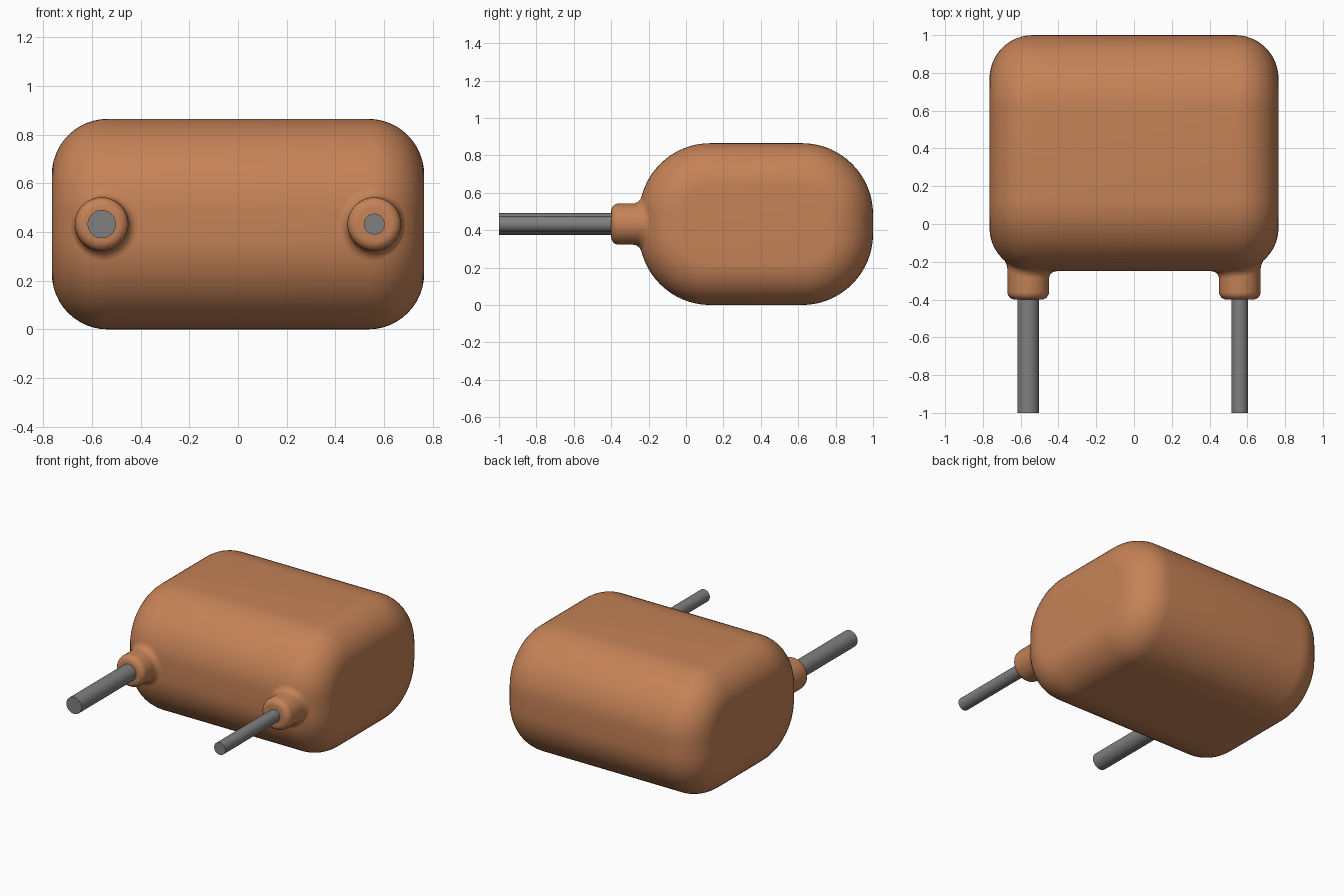
import bpy, bmesh
from math import sin, cos, pi, sqrt

cube = bpy.data.objects.get("Cube")
if cube:
    bpy.data.objects.remove(cube, do_unlink=True)


def material(name, rgb):
    m = bpy.data.materials.new(name)
    m.use_nodes = True
    m.diffuse_color = (*rgb, 1)
    m.node_tree.nodes["Principled BSDF"].inputs["Base Color"].default_value = (*rgb, 1)
    return m


ORANGE = material("orange coating", (0.56, 0.225, 0.095))
GREY = material("grey metal", (0.215, 0.215, 0.215))

# Body size: core half extents grown by the long-edge radius, ends filleted
CY, CZ = 0.375, 0.4325
HY, HZ, R = 0.245, 0.0525, 0.38
HX, END_R = 0.535, 0.23


def loft(name, rings, mat, cap_start=True, cap_end=True):
    """Skin a list of equal-length closed rings."""
    bm = bmesh.new()
    vs = [[bm.verts.new(p) for p in ring] for ring in rings]
    n = len(vs[0])
    for a, b in zip(vs, vs[1:]):
        for i in range(n):
            j = (i + 1) % n
            bm.faces.new((a[i], a[j], b[j], b[i]))
    if cap_start:
        bm.faces.new(vs[0][::-1])
    if cap_end:
        bm.faces.new(vs[-1])
    bmesh.ops.recalc_face_normals(bm, faces=bm.faces)
    me = bpy.data.meshes.new(name)
    bm.to_mesh(me)
    bm.free()
    me.materials.append(mat)
    ob = bpy.data.objects.new(name, me)
    bpy.context.collection.objects.link(ob)
    bpy.ops.object.select_all(action='DESELECT')
    ob.select_set(True)
    bpy.context.view_layer.objects.active = ob
    bpy.ops.object.shade_smooth_by_angle(angle=0.6)
    return ob


def section(x, r, seg=16):
    """Rounded rectangle across the body at x."""
    pts = []
    for q, (sy, sz) in enumerate(((1, 1), (-1, 1), (-1, -1), (1, -1))):
        for i in range(seg + 1):
            a = (q + i / seg) * pi / 2
            pts.append((x, CY + sy * HY + r * cos(a), CZ + sz * HZ + r * sin(a)))
    return pts


# Body: rounded section swept along x with filleted ends
rings = []
for side in (-1, 1):
    for i in range(13):
        t = pi / 2 * (1 - i / 12 if side < 0 else i / 12)
        rings.append(section(side * (HX + END_R * sin(t)), R - END_R * (1 - cos(t))))
loft("body", rings, ORANGE)


def front_y(x, z):
    """Depth of the body's front surface."""
    dx = min(max(abs(x) - HX, 0), END_R)
    r = R - END_R + sqrt(END_R ** 2 - dx ** 2)
    dz = min(max(abs(z - CZ) - HZ, 0), r)
    return CY - HY - sqrt(r * r - dz * dz)


def ring(x, radius, y_of, n=40):
    pts = []
    for i in range(n):
        a = 2 * pi * i / n
        px, pz = x + radius(a) * cos(a), CZ + radius(a) * sin(a)
        pts.append((px, y_of(px, pz), pz))
    return pts


# Collars flaring into the body, and the two leads of different thickness
COLLAR_R, FILLET, TIP = 0.11, 0.04, -0.40
for side, label, lead_r in ((-1, "right", 0.058), (1, "left", 0.043)):
    x = side * 0.56
    rings = []
    for i in range(7):                       # rounded tip
        t = pi / 2 * i / 6
        rings.append(ring(x, lambda a: COLLAR_R - FILLET * (1 - sin(t)),
                          lambda px, pz: TIP + FILLET * (1 - cos(t))))
    for i in range(9):                       # concave flare on the body
        t = pi / 2 * i / 8
        rings.append(ring(
            x,
            lambda a: COLLAR_R + FILLET * (1 - cos(t)) * (1 - 0.55 * max(0, side * cos(a))),
            lambda px, pz: front_y(px, pz) - FILLET * (1 - sin(t))))
    loft(label + "_collar", rings, ORANGE, cap_end=False)
    loft(label + "_lead", [ring(x, lambda a: lead_r, lambda px, pz: y)
                           for y in (-1.0, -0.36)], GREY)
